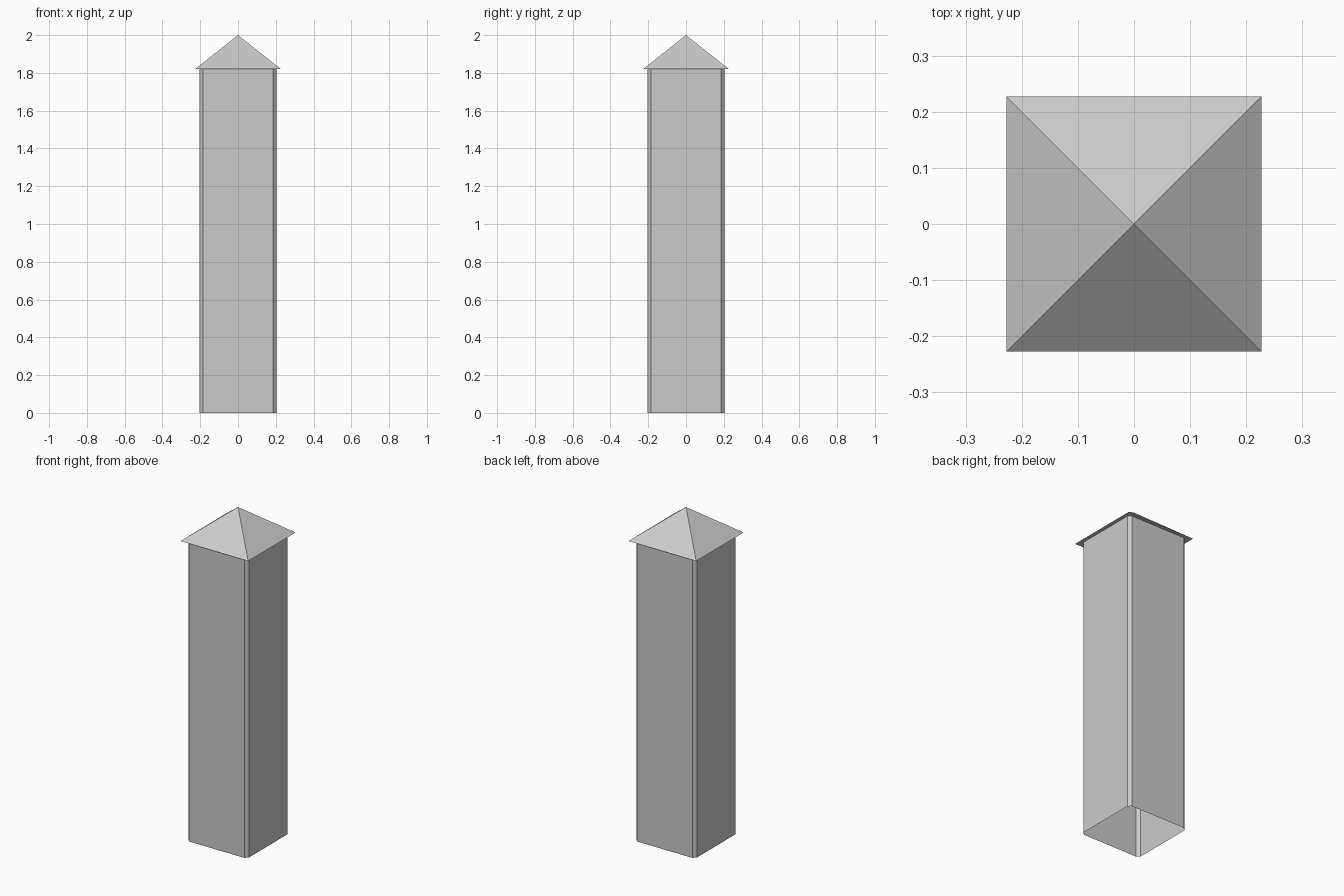
import bpy, bmesh

if "Cube" in bpy.data.objects:
    bpy.data.objects.remove(bpy.data.objects["Cube"])

HALF, CHAMFER, EAVE, WALL_TOP, TOP = 0.203, 0.018, 0.227, 1.82, 2.0


def add_object(name, bm):
    bmesh.ops.recalc_face_normals(bm, faces=bm.faces)
    mesh = bpy.data.meshes.new(name)
    bm.to_mesh(mesh)
    bm.free()
    obj = bpy.data.objects.new(name, mesh)
    bpy.context.collection.objects.link(obj)
    return obj


# Shaft: chamfered square tube, open at both ends
bm = bmesh.new()
inner = HALF - CHAMFER
ring = []
for sx, sy in ((1, -1), (1, 1), (-1, 1), (-1, -1)):
    corner = [(sx * inner, sy * HALF), (sx * HALF, sy * inner)]
    ring += corner if sx * sy < 0 else corner[::-1]
low = [bm.verts.new((x, y, 0)) for x, y in ring]
high = [bm.verts.new((x, y, WALL_TOP)) for x, y in ring]
for i in range(8):
    j = (i + 1) % 8
    bm.faces.new((low[i], low[j], high[j], high[i]))
add_object("shaft", bm)

# Cap: overhanging pyramid with a flat underside
bm = bmesh.new()
base = [bm.verts.new((sx * EAVE, sy * EAVE, WALL_TOP))
        for sx, sy in ((1, -1), (1, 1), (-1, 1), (-1, -1))]
apex = bm.verts.new((0, 0, TOP))
bm.faces.new(base[::-1])
for i in range(4):
    bm.faces.new((base[i], base[(i + 1) % 4], apex))
add_object("pyramid_cap", bm)
